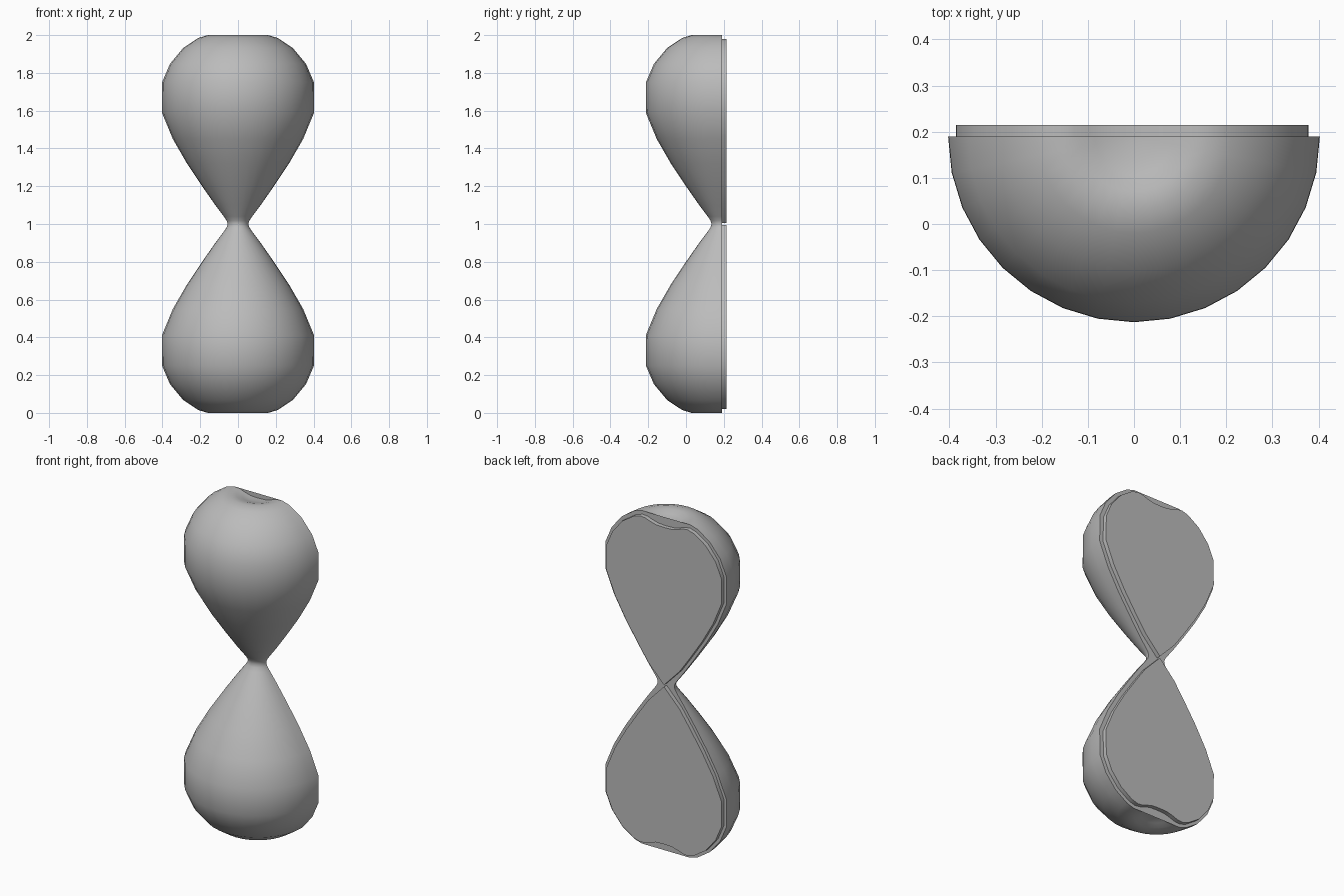
import bpy, bmesh, math
from mathutils import Vector

if "Cube" in bpy.data.objects:
    bpy.data.objects.remove(bpy.data.objects["Cube"])

AXIS_Y = 0.19      # plane where the hourglass is cut in half
BACK_Y = 0.215     # back of the flat inset plates
STEPS = 16         # facets around the half turn

grey = bpy.data.materials.new("plain grey")
grey.diffuse_color = (0.5, 0.5, 0.5, 1)
grey.use_nodes = True
grey.node_tree.nodes["Principled BSDF"].inputs["Base Color"].default_value = grey.diffuse_color

# Upper bulb profile (radius, height), dimpled crown down to the waist
upper = [(0.0, 1.972), (0.05, 1.974), (0.085, 1.984), (0.12, 1.996), (0.16, 2.0),
         (0.21, 1.985), (0.29, 1.932), (0.36, 1.848), (0.402, 1.75), (0.403, 1.59),
         (0.345, 1.45), (0.27, 1.32), (0.19, 1.2), (0.12, 1.1), (0.075, 1.04),
         (0.06, 1.018)]
profile = upper + [(0.055, 1.0)] + [(r, 2 - z) for r, z in reversed(upper)]


def finish(bm, name):
    bmesh.ops.remove_doubles(bm, verts=bm.verts, dist=1e-5)
    bmesh.ops.recalc_face_normals(bm, faces=bm.faces)
    me = bpy.data.meshes.new(name)
    bm.to_mesh(me)
    bm.free()
    ob = bpy.data.objects.new(name, me)
    bpy.context.collection.objects.link(ob)
    me.materials.append(grey)
    bpy.ops.object.select_all(action='DESELECT')
    ob.select_set(True)
    bpy.context.view_layer.objects.active = ob
    bpy.ops.object.shade_smooth_by_angle(angle=math.radians(40))
    return ob


# Half hourglass body: profile turned through 180 degrees, closed at the back
bm = bmesh.new()
rows = []
for r, z in profile:
    rows.append([bm.verts.new((r * math.cos(math.pi + math.pi * i / STEPS),
                               AXIS_Y + r * math.sin(math.pi + math.pi * i / STEPS), z))
                 for i in range(STEPS + 1)])
for a, b in zip(rows, rows[1:]):
    for i in range(STEPS):
        bm.faces.new((a[i], a[i + 1], b[i + 1], b[i]))
for a, b in zip(rows, rows[1:]):
    bm.faces.new((a[0], b[0], b[-1], a[-1]))
bmesh.ops.dissolve_degenerate(bm, edges=bm.edges, dist=1e-5)
finish(bm, "half_hourglass_body")


# Flat plates on the cut side: bulb outline moved inward by a small margin
def inset(points, margin):
    out = []
    for i, (r, z) in enumerate(points):
        a = Vector(points[max(i - 1, 0)])
        b = Vector(points[min(i + 1, len(points) - 1)])
        d = (b - a).normalized()
        out.append((max(r + d.y * margin, 0.0), z - d.x * margin))
    out[0] = (0.0, points[0][1] - margin)
    return out


outline = inset(upper[:-2], 0.021) + [(0.0, 1.005)]


def plate(name, flip):
    pts = outline + [(-r, z) for r, z in reversed(outline[1:-1])]
    bm = bmesh.new()
    vs = [bm.verts.new((r - 0.004, AXIS_Y - 0.01, 2 - z if flip else z)) for r, z in pts]
    face = bm.faces.new(vs)
    ext = bmesh.ops.extrude_face_region(bm, geom=[face])
    for v in ext["geom"]:
        if isinstance(v, bmesh.types.BMVert):
            v.co.y = BACK_Y
    finish(bm, name)


plate("upper_back_plate", False)
plate("lower_back_plate", True)
